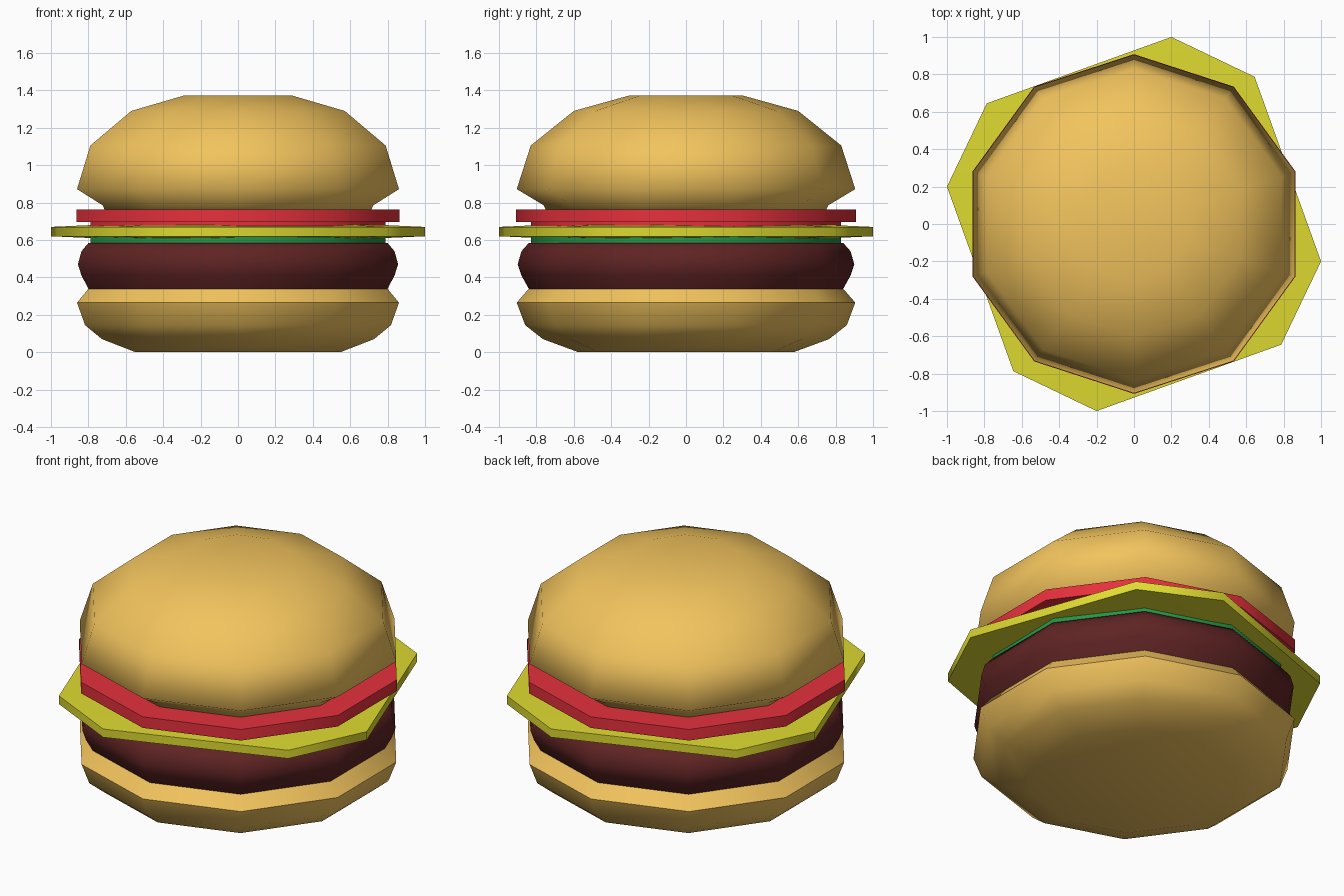
import bpy, bmesh, math

if "Cube" in bpy.data.objects:
    bpy.data.objects.remove(bpy.data.objects["Cube"])

SIDES = 10


def material(name, rgb):
    m = bpy.data.materials.new(name)
    m.diffuse_color = (*rgb, 1)
    m.use_nodes = True
    m.node_tree.nodes["Principled BSDF"].inputs["Base Color"].default_value = m.diffuse_color
    return m


BUN = material("bread", (0.89, 0.55, 0.11))
MEAT = material("meat", (0.115, 0.017, 0.017))
GREEN = material("leaf", (0.02, 0.30, 0.06))
YELLOW = material("yellow", (0.73, 0.70, 0.03))
RED = material("red", (0.79, 0.03, 0.045))


def decagon(r):
    return [(r * math.cos(a), r * math.sin(a)) for a in
            (math.pi / 2 + i * math.tau / SIDES for i in range(SIDES))]


def stack(name, rings, mat, angle=50):
    """Skin a closed solid through (outline, z) rings, listed bottom to top."""
    bm = bmesh.new()
    loops = [[bm.verts.new((x, y, z)) for x, y in outline] for outline, z in rings]
    n = len(loops[0])
    bm.faces.new(loops[0][::-1])
    bm.faces.new(loops[-1])
    for low, high in zip(loops, loops[1:]):
        for i in range(n):
            j = (i + 1) % n
            bm.faces.new((low[i], low[j], high[j], high[i]))
    bmesh.ops.recalc_face_normals(bm, faces=bm.faces)
    mesh = bpy.data.meshes.new(name)
    bm.to_mesh(mesh)
    bm.free()
    mesh.materials.append(mat)
    ob = bpy.data.objects.new(name, mesh)
    bpy.context.collection.objects.link(ob)
    bpy.ops.object.select_all(action='DESELECT')
    ob.select_set(True)
    bpy.context.view_layer.objects.active = ob
    bpy.ops.object.shade_smooth_by_angle(angle=math.radians(angle))
    return ob


def turned(name, profile, mat, angle=50):
    return stack(name, [(decagon(r), z) for r, z in profile], mat, angle)


# Bread halves
turned("bottom_bun", [(0.575, 0), (0.765, 0.07), (0.86, 0.145),
                      (0.905, 0.265), (0.84, 0.34)], BUN)
turned("top_bun", [(0.75, 0.762), (0.76, 0.785), (0.905, 0.872), (0.83, 1.105),
                   (0.60, 1.29), (0.305, 1.372)], BUN, 75)

# Fillings
turned("patty", [(0.84, 0.338), (0.88, 0.41), (0.90, 0.47),
                 (0.88, 0.54), (0.84, 0.585)], MEAT)
turned("lettuce", [(0.83, 0.583), (0.83, 0.62)], GREEN)
turned("tomato_lower", [(0.83, 0.66), (0.83, 0.70)], RED)
turned("tomato_upper", [(0.908, 0.695), (0.908, 0.762)], RED)

# Cheese: turned square with cut corners, slightly thicker in the middle
corner_pair = [(1.0, -0.20), (0.645, 0.787)]
square = []
for k in range(4):
    c, s = round(math.cos(k * math.pi / 2)), round(math.sin(k * math.pi / 2))
    square += [(c * x - s * y, s * x + c * y) for x, y in corner_pair]
inner = [(0.8 * x, 0.8 * y) for x, y in square]
stack("cheese", [(inner, 0.611), (square, 0.62), (square, 0.67), (inner, 0.679)], YELLOW)
